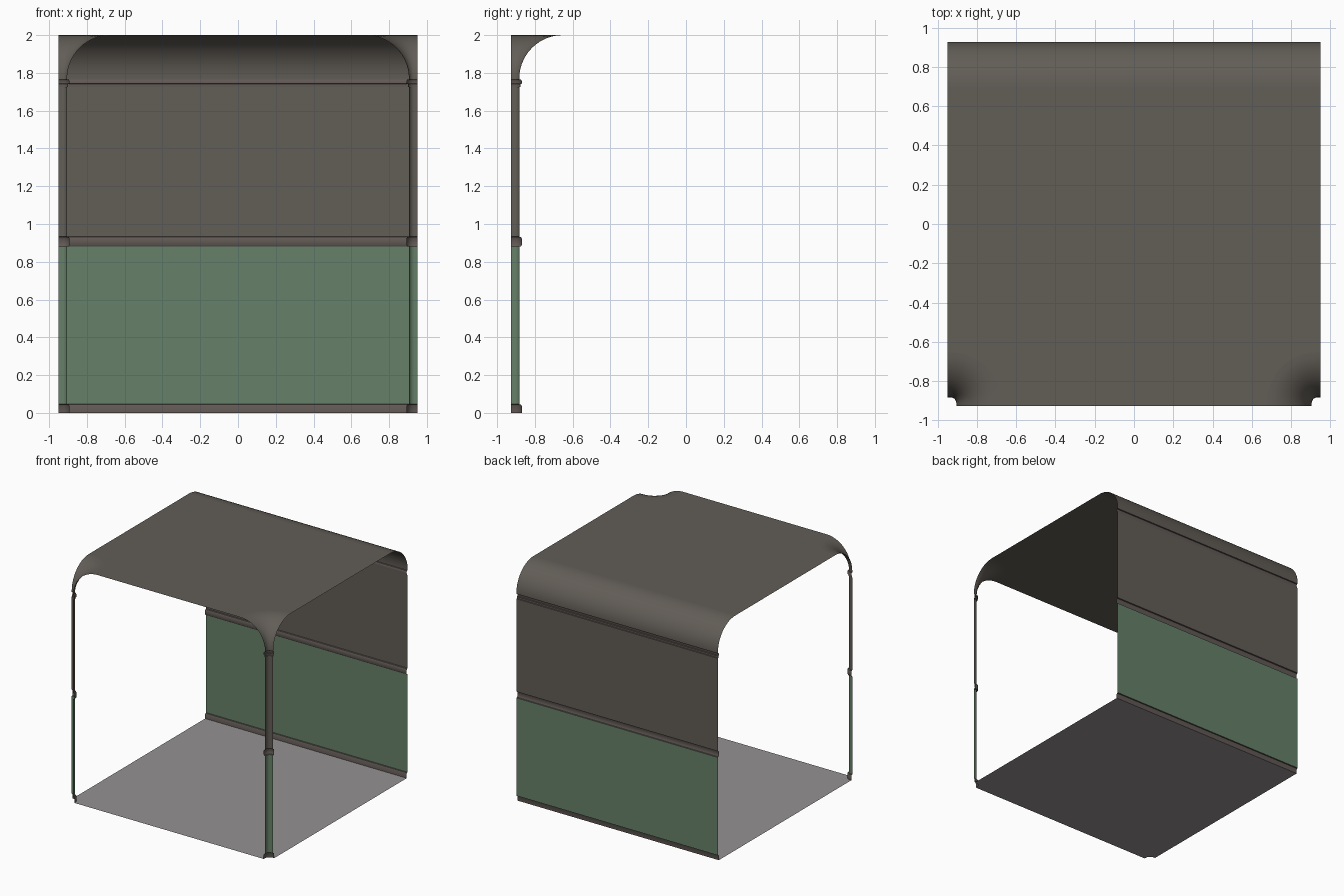
import bpy, math

if "Cube" in bpy.data.objects:
    bpy.data.objects.remove(bpy.data.objects["Cube"])

HX, HY, D = 0.95, 0.9275, 0.045      # half width, half depth, wall offset
R, COVE_Z = 0.23, 1.77               # ceiling cove radius and start height


def material(name, rgb):
    m = bpy.data.materials.new(name)
    m.diffuse_color = (*rgb, 1)
    m.use_nodes = True
    m.node_tree.nodes["Principled BSDF"].inputs["Base Color"].default_value = m.diffuse_color
    return m


BROWN = material("warm grey", (0.122, 0.109, 0.094))
TRIM = material("trim brown", (0.120, 0.100, 0.091))
GREEN = material("muted green", (0.133, 0.215, 0.138))
FLOOR = material("floor grey", (0.300, 0.283, 0.291))


def make(name, verts, faces, mat):
    me = bpy.data.meshes.new(name)
    me.from_pydata(verts, [], faces)
    me.materials.append(mat)
    ob = bpy.data.objects.new(name, me)
    bpy.context.collection.objects.link(ob)
    bpy.ops.object.select_all(action='DESELECT')
    ob.select_set(True)
    bpy.context.view_layer.objects.active = ob
    bpy.ops.object.shade_smooth_by_angle(angle=math.radians(35))
    return ob


def corner(o, side, n=10):
    """Rounded corner outline at offset o, ordered so faces point inward."""
    r = o - 0.015
    c = o - r
    pts = [(0, o)]
    for i in range(n + 1):
        a = math.pi / 2 * (1 - i / n)
        pts.append((c + r * math.cos(a), c + r * math.sin(a)))
    pts.append((o, 0))
    pts = [(side * (HX - u), -HY + v) for u, v in pts]
    return pts if side > 0 else pts[::-1]


def loft(name, rings, mat):
    n = len(rings[0])
    verts = [p for ring in rings for p in ring]
    faces = [(i * n + j, i * n + j + 1, (i + 1) * n + j + 1, (i + 1) * n + j)
             for i in range(len(rings) - 1) for j in range(n - 1)]
    make(name, verts, faces, mat)


def band(name, profile, mat):
    """One height band on the back wall and on both front columns."""
    wall = [[(x, HY + D - o, z) for x in (-HX, HX)] for o, z in profile]
    loft("wall_" + name, wall, mat)
    for side, label in ((-1, "left"), (1, "right")):
        rings = [[(x, y, z) for x, y in corner(o, side)] for o, z in profile]
        loft(f"{label}_column_{name}", rings, mat)


# Bands from floor to ceiling: (offset, height)
band("baseboard", [(0.058, 0), (0.058, 0.037), (0.054, 0.044), (D, 0.046)], TRIM)
band("lower_panel", [(D, 0.046), (D, 0.88)], GREEN)
band("middle_rail", [(D, 0.88), (0.054, 0.882), (0.058, 0.89), (0.058, 0.922),
                     (0.054, 0.93), (D, 0.933)], TRIM)
band("upper_panel", [(D, 0.933), (D, 1.724)], BROWN)
band("top_rail", [(D, 1.724), (0.051, 1.726), (0.051, 1.741), (0.058, 1.743),
                  (0.058, 1.758), (0.054, 1.764), (D, 1.766)], TRIM)
cove = [(D, 1.766)] + [(D + R * (1 - math.cos(a)), COVE_Z + R * math.sin(a))
                       for a in (math.pi / 2 * i / 14 for i in range(15))]
band("cove", cove, BROWN)


# Floor and ceiling plates, cut around the columns
def plate(name, o, z, back, mat, flip):
    pts = [(-HX, back), *corner(o, -1)[::-1], *corner(o, 1)[::-1], (HX, back)]
    face = list(range(len(pts)))
    make(name, [(x, y, z) for x, y in pts], [face[::-1] if flip else face], mat)


plate("floor", 0.058, 0, HY + D - 0.058, FLOOR, False)
plate("ceiling", D + R, COVE_Z + R, HY - R, BROWN, True)
